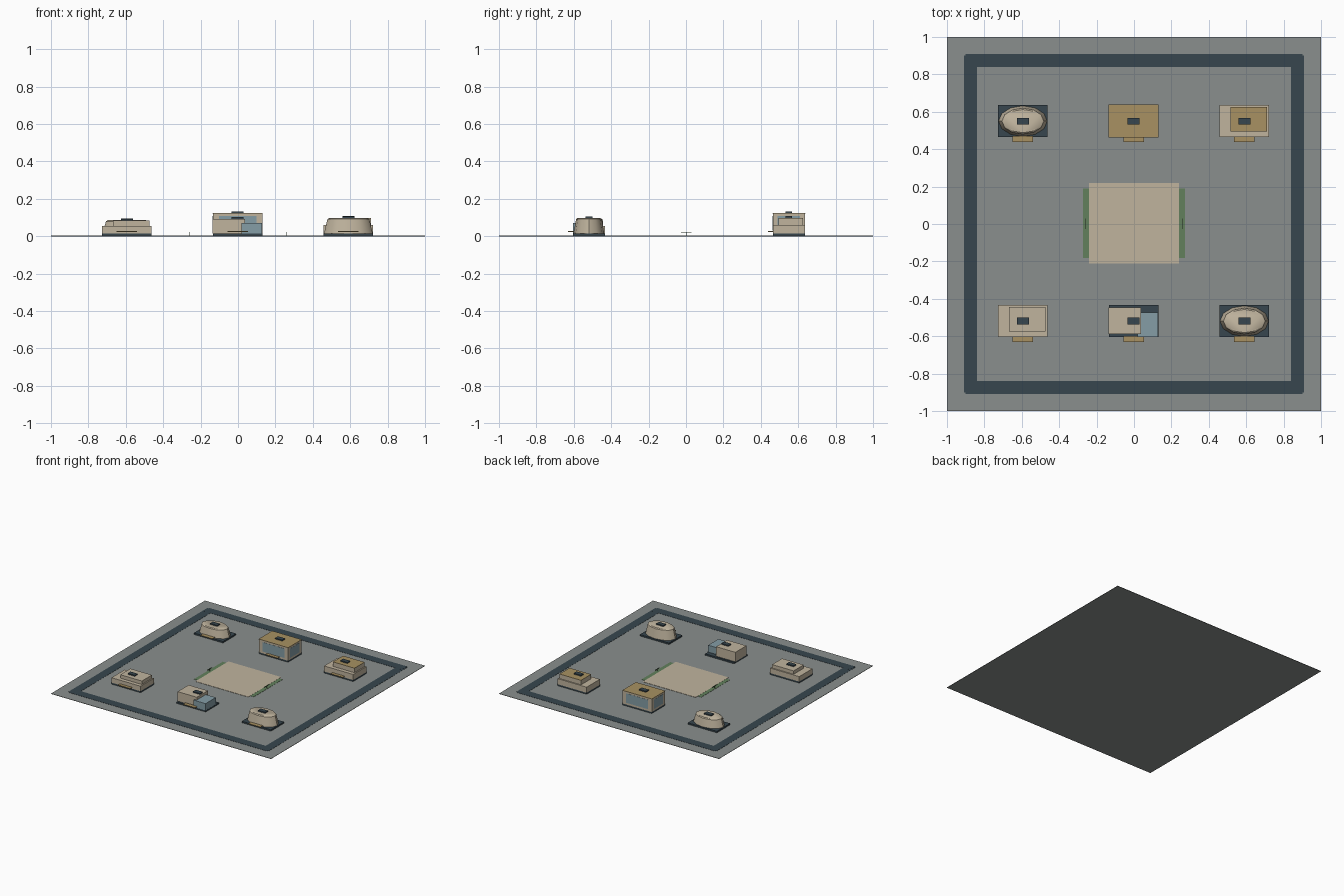
import bpy, bmesh, math

if "Cube" in bpy.data.objects:
    bpy.data.objects.remove(bpy.data.objects["Cube"])

def material(name, rgb):
    m = bpy.data.materials.new(name)
    m.diffuse_color = [((c / 255 + 0.055) / 1.055) ** 2.4 for c in rgb] + [1]
    m.use_nodes = True
    m.node_tree.nodes["Principled BSDF"].inputs["Base Color"].default_value = m.diffuse_color
    return m

GREY = material("paving", (138, 143, 141))
DARK = material("slate", (55, 70, 78))
SAND = material("sandstone", (192, 180, 158))
GOLD = material("bronze", (168, 145, 98))
GLASS = material("glass", (133, 157, 166))
GREEN = material("lawn", (98, 128, 92))

def finish(bm, name, mat):
    me = bpy.data.meshes.new(name)
    bm.normal_update()
    bm.to_mesh(me)
    bm.free()
    ob = bpy.data.objects.new(name, me)
    me.materials.append(mat)
    bpy.context.collection.objects.link(ob)
    return ob

def box(name, x, y, z, mat):
    """Box from (min, max) ranges."""
    bm = bmesh.new()
    bmesh.ops.create_cube(bm, size=1)
    for v in bm.verts:
        v.co = [r[0] if c < 0 else r[1] for c, r in zip(v.co, (x, y, z))]
    return finish(bm, name, mat)

def around(c, h):
    return (c - h, c + h)

def oval_tower(name, cx, cy, z0, z1, mat, rx0, ry0, rx1, ry1, sides=12):
    """Tapered oval body with flat top."""
    bm = bmesh.new()
    bmesh.ops.create_cone(bm, cap_ends=True, segments=sides, radius1=1, radius2=1, depth=2)
    for v in bm.verts:
        top = v.co.z > 0
        v.co = (cx + v.co.x * (rx1 if top else rx0),
                cy + v.co.y * (ry1 if top else ry0), z1 if top else z0)
    ob = finish(bm, name, mat)
    bpy.context.view_layer.objects.active = ob
    ob.select_set(True)
    bpy.ops.object.shade_smooth_by_angle(angle=math.radians(35))
    ob.select_set(False)

# site: paving, ring road, lawn and plaza
box("ground", (-1, 1), (-1, 1), (0, 0.003), GREY)
for s in (-1, 1):
    box("road_x", (-0.9, 0.9), around(s * 0.875, 0.035), (0.002, 0.0045), DARK)
    box("road_y", around(s * 0.875, 0.035), (-0.9, 0.9), (0.002, 0.0043), DARK)
    # benches beside the plaza
    box("bench_seat", around(s * 0.26, 0.002), around(0.002, 0.028), (0.02, 0.0235), GREEN)
    box("bench_leg", around(s * 0.26, 0.0015), around(0.002, 0.002), (0.004, 0.02), GREEN)
box("lawn", (-0.272, 0.272), (-0.183, 0.19), (0.002, 0.0045), GREEN)
box("plaza", (-0.24, 0.24), (-0.21, 0.218), (0.002, 0.0052), SAND)

def common(cx, cy, top):
    """Plinth, entrance canopy and rooftop plant shared by every building."""
    box("plinth", around(cx, 0.132), around(cy, 0.086), (0.002, 0.015), DARK)
    box("canopy", around(cx, 0.055), (cy - 0.112, cy - 0.08), (0.023, 0.027), GOLD)
    box("roof_unit", around(cx, 0.032), around(cy, 0.018), (top - 0.003, top + 0.009), DARK)

def stepped(cx, cy, mid, top, cap):
    """Podium with an offset upper tier."""
    common(cx, cy, top)
    box("podium", around(cx, 0.132), around(cy, 0.086), (0.015, mid), SAND)
    x, y = (cx - 0.074, cx + 0.122), (cy - 0.055, cy + 0.076)
    box("upper_tier", x, y, (mid, top - 0.002), SAND)
    box("tier_roof", x, y, (top - 0.002, top), cap)

def oval(cx, cy, top):
    common(cx, cy, top)
    oval_tower("oval_body", cx, cy, 0.015, top - 0.006, SAND, 0.13, 0.082, 0.112, 0.069)
    oval_tower("oval_roof", cx, cy, top - 0.006, top, SAND, 0.112, 0.069, 0.102, 0.062)

def glazed_block(cx, cy, top):
    """Tall block with a glass panel on each side."""
    common(cx, cy, top)
    box("block", around(cx, 0.132), around(cy, 0.086), (0.015, top - 0.002), SAND)
    box("block_roof", around(cx, 0.134), around(cy, 0.088), (top - 0.002, top), GOLD)
    z = (0.03, top - 0.017)
    box("front_back_glass", around(cx, 0.1), around(cy, 0.0875), z, GLASS)
    box("side_glass", around(cx, 0.1335), around(cy, 0.06), z, GLASS)

def split_block(cx, cy, top):
    """Stone volume with a lower glass wing."""
    common(cx, cy, top)
    box("stone_volume", (cx - 0.134, cx + 0.04), (cy - 0.07, cy + 0.073), (0.015, top), SAND)
    box("glass_wing", (cx + 0.02, cx + 0.131), (cy - 0.086, cy + 0.047), (0.015, 0.071), GLASS)

# front row, then back row
stepped(-0.594, -0.519, 0.056, 0.084, SAND)
split_block(-0.002, -0.519, 0.093)
oval(0.59, -0.519, 0.097)
oval(-0.594, 0.55, 0.086)
glazed_block(-0.002, 0.55, 0.124)
stepped(0.59, 0.55, 0.061, 0.098, GOLD)
